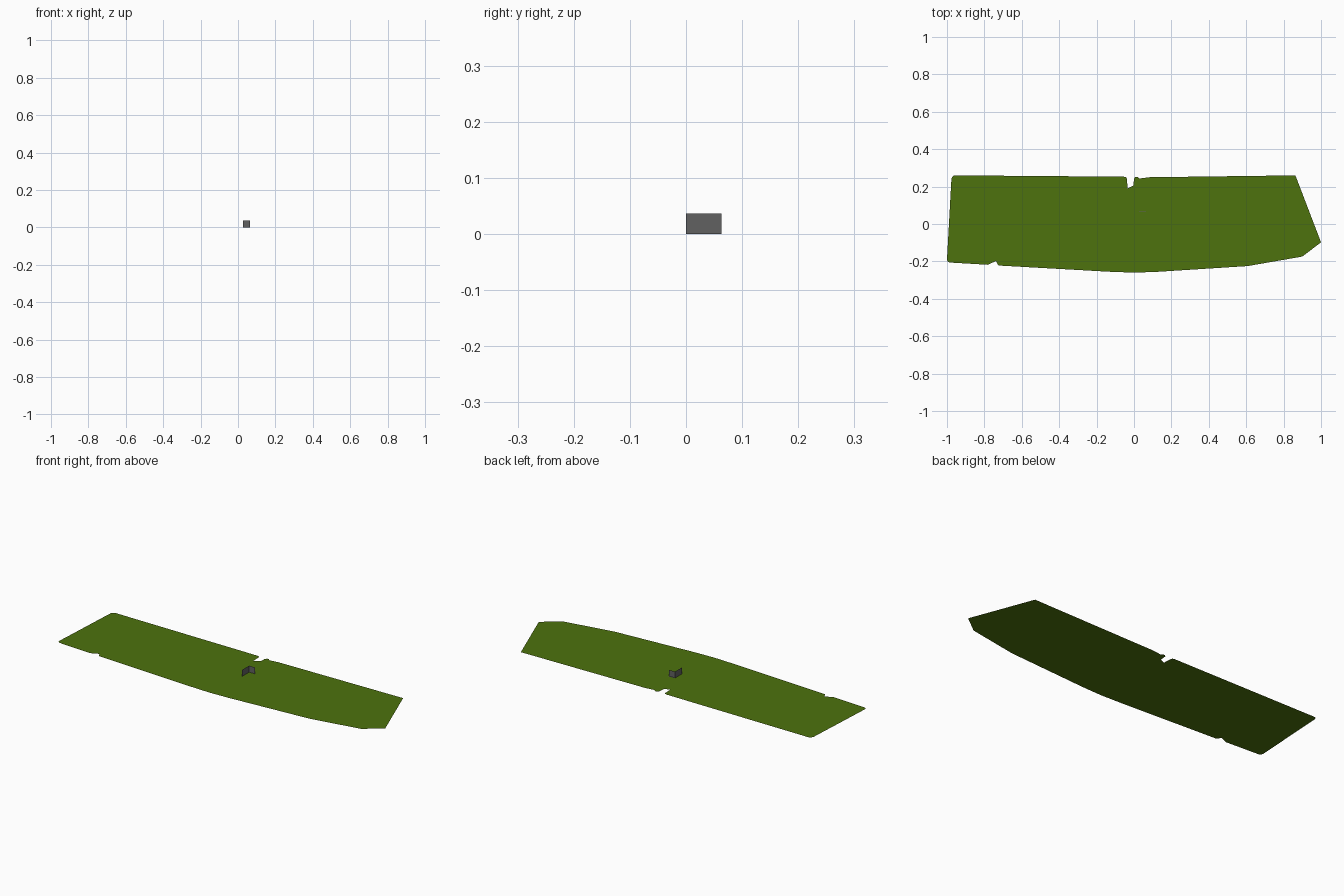
import bpy, bmesh

if "Cube" in bpy.data.objects:
    bpy.data.objects.remove(bpy.data.objects["Cube"])


def material(name, rgb):
    m = bpy.data.materials.new(name)
    m.diffuse_color = (*rgb, 1)
    m.use_nodes = True
    m.node_tree.nodes["Principled BSDF"].inputs["Base Color"].default_value = m.diffuse_color
    return m


def sheet(name, points, mat):
    """One flat n-gon from an ordered outline."""
    bm = bmesh.new()
    bm.faces.new([bm.verts.new(p) for p in points])
    bmesh.ops.triangulate(bm, faces=bm.faces[:])
    me = bpy.data.meshes.new(name)
    bm.to_mesh(me)
    bm.free()
    me.materials.append(mat)
    ob = bpy.data.objects.new(name, me)
    bpy.context.collection.objects.link(ob)
    return ob


green = material("grass green", (0.075, 0.168, 0.004))
grey = material("dark grey", (0.12, 0.12, 0.12))

# Lawn: flat ground outline, counter-clockwise from the front left corner
outline = [
    (-1.0, -0.19), (-0.997, -0.2), (-0.985, -0.206), (-0.782, -0.218),
    (-0.738, -0.198), (-0.725, -0.222), (-0.136, -0.255), (0, -0.26),
    (0.12, -0.256), (0.607, -0.225), (0.9, -0.174), (1.0, -0.098),
    (0.863, 0.26), (0.083, 0.25), (0.03, 0.222), (0.028, 0.243),
    (0.02, 0.252), (0.008, 0.252), (0.0, 0.243), (-0.003, 0.206),
    (-0.035, 0.19), (-0.037, 0.24), (-0.042, 0.25), (-0.055, 0.253),
    (-0.955, 0.26), (-0.968, 0.257), (-0.976, 0.243),
]
sheet("lawn", [(x, y, 0) for x, y in outline], green)

# Two thin walls meeting at a corner
X0, X1, Y0, Y1, H = 0.026, 0.064, 0.0, 0.063, 0.037
sheet("side_wall", [(X0, Y1, 0), (X0, Y0, 0), (X0, Y0, H), (X0, Y1, H)], grey)
sheet("back_wall", [(X0, Y1, 0), (X1, Y1, 0), (X1, Y1, H), (X0, Y1, H)], grey)

# Low footing strip behind the back wall
sheet("footing", [(X0, Y1, 0.002), (X1, Y1, 0.002), (X1, Y1 + 0.005, 0.002),
                  (X0, Y1 + 0.005, 0.002)], grey)
